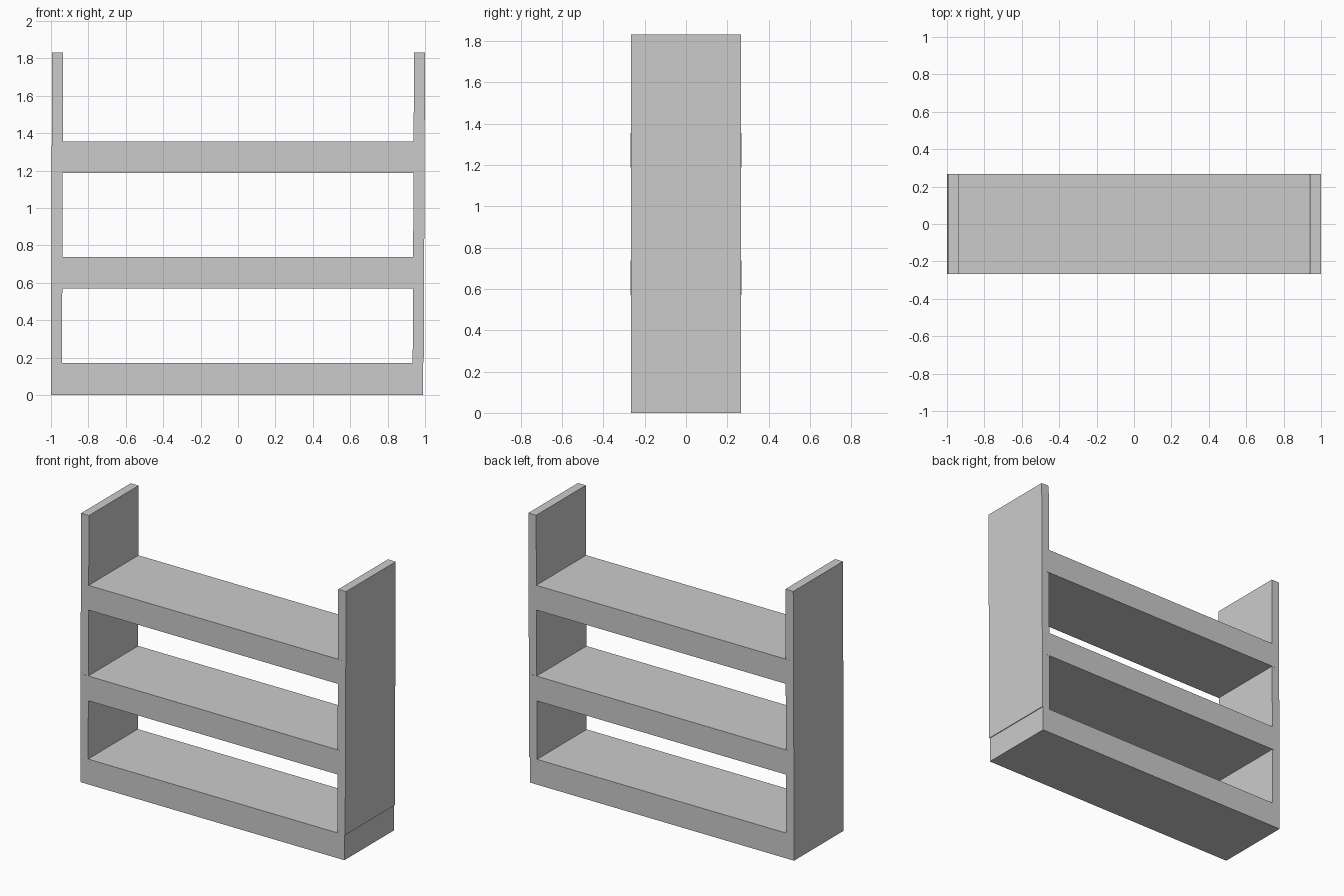
import bpy
import bmesh

if "Cube" in bpy.data.objects:
    bpy.data.objects.remove(bpy.data.objects["Cube"])

DEPTH = 0.534


def board(name, x0, x1, z0, z1, depth=DEPTH, lean=0.0):
    """Box board; lean shifts the top edge sideways."""
    bm = bmesh.new()
    bmesh.ops.create_cube(bm, size=1)
    for v in bm.verts:
        top = v.co.z > 0
        v.co.x = (x1 if v.co.x > 0 else x0) + (lean if top else 0)
        v.co.y *= depth
        v.co.z = z1 if top else z0
    mesh = bpy.data.meshes.new(name)
    bm.to_mesh(mesh)
    bm.free()
    obj = bpy.data.objects.new(name, mesh)
    bpy.context.collection.objects.link(obj)
    return obj


# Full-width base board
board("base_board", -1.0, 0.988, 0.0, 0.172)

# Side panels stand on the base and lean very slightly
board("left_panel", -1.0, -0.941, 0.172, 1.83, lean=0.006)
board("right_panel", 0.934, 0.993, 0.172, 1.83, lean=0.007)

# Thick shelves, let into the panels and a hair deeper
for name, z in (("middle_shelf", 0.57), ("upper_shelf", 1.187)):
    board(name, -0.97, 0.97, z, z + 0.168, depth=DEPTH + 0.002)
